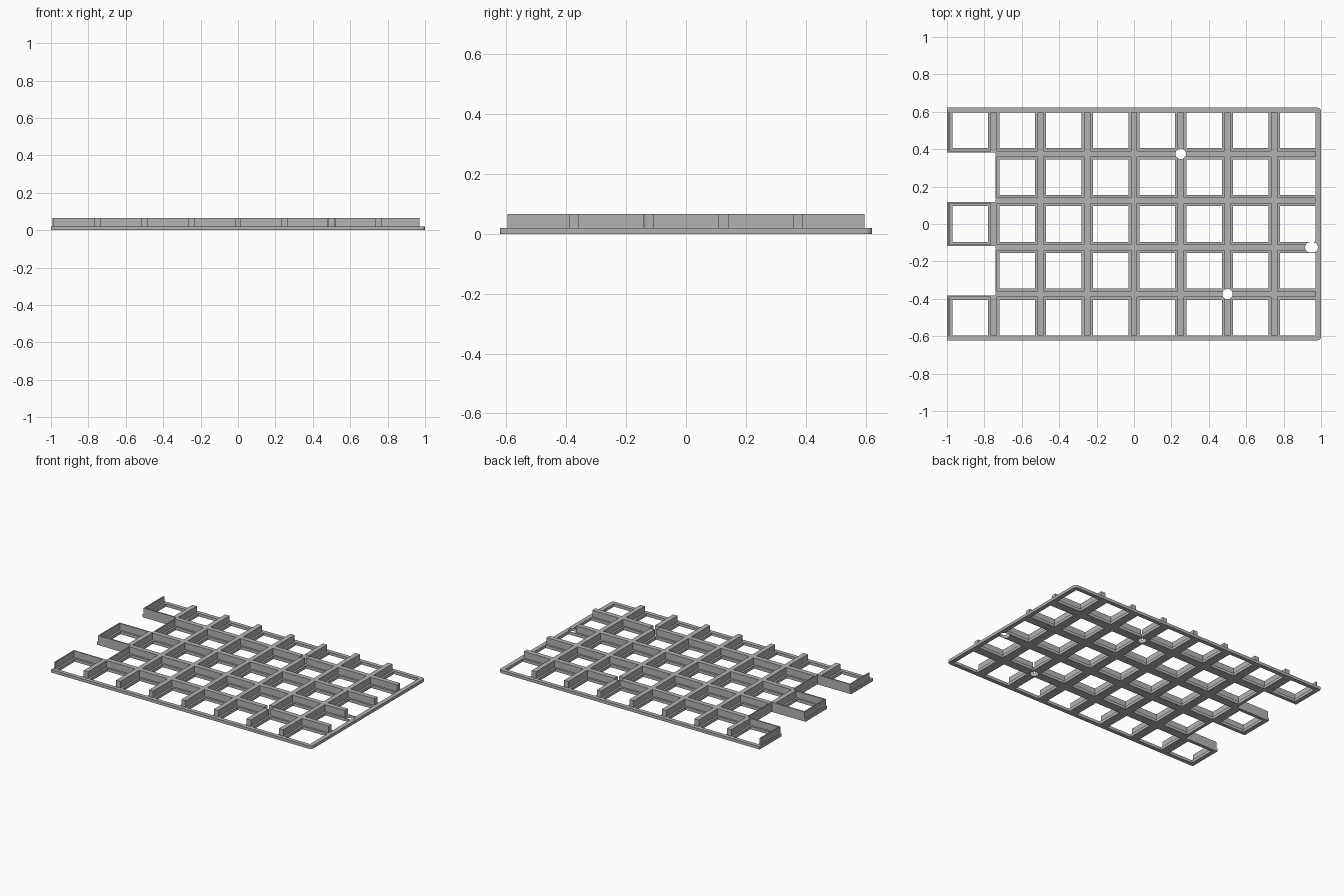
import bpy, bmesh, math

cube = bpy.data.objects.get("Cube")
if cube:
    bpy.data.objects.remove(cube, do_unlink=True)

PITCH = 0.25
PLATE_TOP = 0.02
RIB_TOP = 0.066
COLS = [(i - 3.5) * PITCH for i in range(8)]
ROWS = [(j - 2) * PITCH for j in range(5)]

grey = bpy.data.materials.new("light_grey")
grey.use_nodes = True
grey.diffuse_color = (0.45, 0.45, 0.45, 1)
grey.node_tree.nodes["Principled BSDF"].inputs["Base Color"].default_value = (0.45, 0.45, 0.45, 1)


def rect(x0, x1, y0, y1):
    return [(x0, y0), (x1, y0), (x1, y1), (x0, y1)]


def arc(cx, cy, r, start, end, n):
    """Points along an arc, angles in degrees."""
    angles = [math.radians(start + (end - start) * k / n) for k in range(n + 1)]
    return [(cx + r * math.cos(a), cy + r * math.sin(a)) for a in angles]


def prisms(name, outlines, z0, z1, cutter=False):
    """One object made of upright prisms, one per outline."""
    bm = bmesh.new()
    for outline in outlines:
        face = bm.faces.new([bm.verts.new((x, y, z0)) for x, y in outline])
        grown = bmesh.ops.extrude_face_region(bm, geom=[face])["geom"]
        for v in grown:
            if isinstance(v, bmesh.types.BMVert):
                v.co.z = z1
    bmesh.ops.recalc_face_normals(bm, faces=bm.faces)
    mesh = bpy.data.meshes.new(name)
    bm.to_mesh(mesh)
    bm.free()
    mesh.materials.append(grey)
    obj = bpy.data.objects.new(name, mesh)
    bpy.context.collection.objects.link(obj)
    if cutter:
        obj.hide_render = True
        obj.display_type = 'WIRE'
    return obj


def cut(obj, *cutters):
    for c in cutters:
        mod = obj.modifiers.new("cut_" + c.name, 'BOOLEAN')
        mod.operation = 'DIFFERENCE'
        mod.solver = 'EXACT'
        mod.object = c


# Base plate with two rounded corners
R = 0.02
plate = prisms("base_plate", [
    [(-1, 0.622), (-1, -0.622)]
    + arc(1 - R, -0.622 + R, R, -90, 0, 6)
    + arc(1 - R, 0.622 - R, R, 0, 90, 6)], 0, PLATE_TOP)

# Upright rib lattice, starting as one block
ribs = prisms("rib_lattice", [rect(-0.992, 0.97, -0.597, 0.597)], PLATE_TOP, RIB_TOP)

# Square windows in the plate
HALF = 0.095
windows = prisms("window_cutter",
                 [rect(x - HALF, x + HALF, y - HALF, y + HALF) for x in COLS for y in ROWS],
                 -0.1, 0.2, True)

# Wider pockets between the ribs; the outer ones run past the block edge
WIDE = 0.1085
pockets = []
for x in COLS:
    for y in ROWS:
        pockets.append(rect(x - WIDE,
                            1.1 if x == COLS[-1] else x + WIDE,
                            -0.7 if y == ROWS[0] else y - WIDE,
                            0.7 if y == ROWS[-1] else y + WIDE))
pocket_cutter = prisms("pocket_cutter", pockets, -0.1, 0.2, True)

# Two open notches on the narrow side
notches = prisms("notch_cutter",
                 [rect(-1.2, -0.741, y - 0.132, y + 0.132) for y in (-PITCH, PITCH)],
                 -0.1, 0.2, True)

# Two screw holes and one slot
r = 0.028
slot = arc(0.955, -0.125, r, -90, 90, 14) + arc(0.943, -0.125, r, 90, 270, 14)
screw_holes = prisms("screw_hole_cutter",
                     [arc(0.25, 0.375, r, 0, 345, 23), arc(0.5, -0.375, r, 0, 345, 23), slot],
                     -0.1, 0.2, True)

cut(plate, windows, notches, screw_holes)
cut(ribs, pocket_cutter, notches, screw_holes)

# Apply the cuts and remove the helpers
bpy.context.view_layer.update()
graph = bpy.context.evaluated_depsgraph_get()
finished = [(o, bpy.data.meshes.new_from_object(o.evaluated_get(graph))) for o in (plate, ribs)]
for obj, mesh in finished:
    obj.modifiers.clear()
    obj.data = mesh
for helper in (windows, pocket_cutter, notches, screw_holes):
    bpy.data.objects.remove(helper, do_unlink=True)
